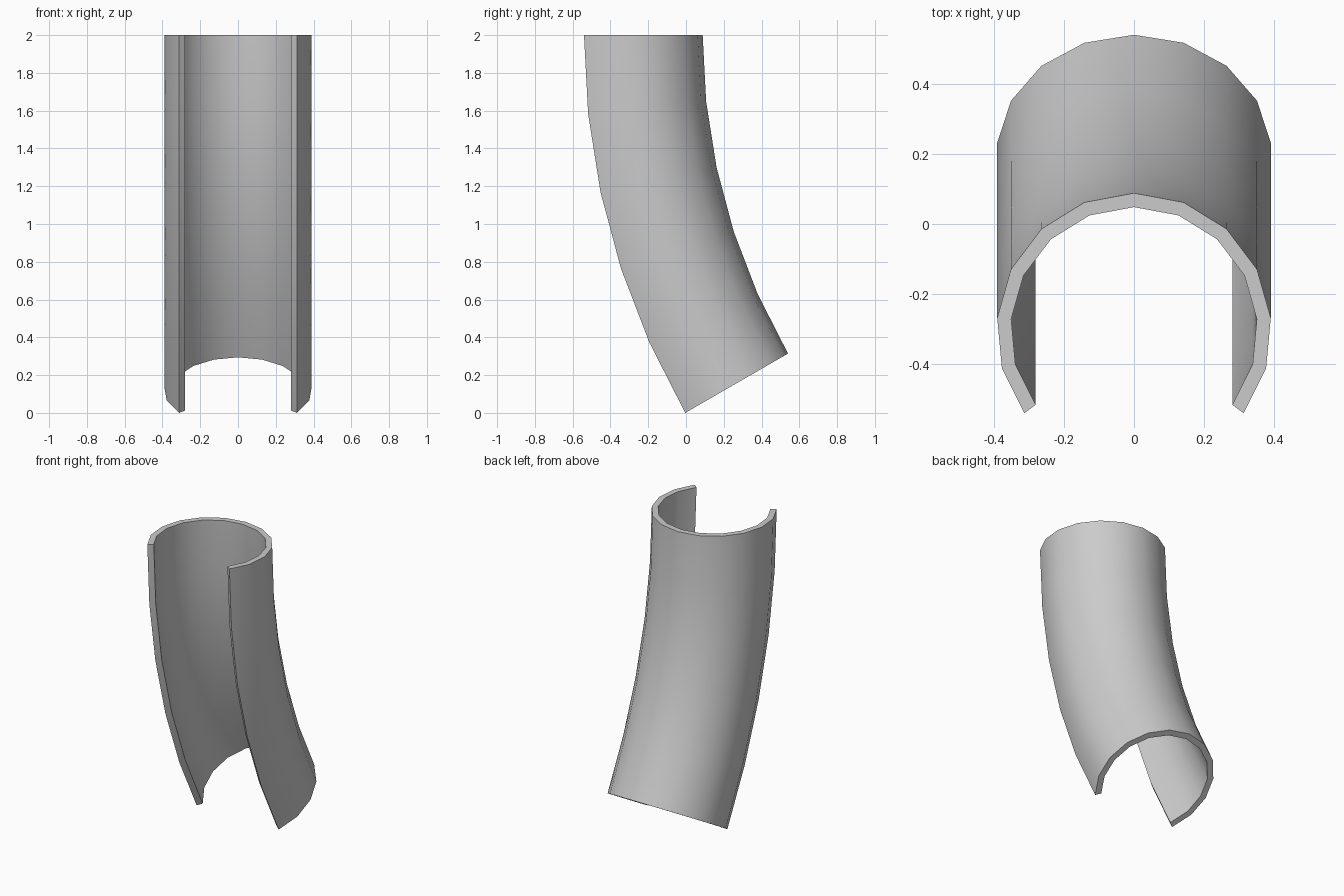
import bpy, bmesh
from math import sin, cos, radians, tau

if "Cube" in bpy.data.objects:
    bpy.data.objects.remove(bpy.data.objects["Cube"])

SIDES, KEPT = 17, 12            # 17-sided tube, 12 sides kept
R_OUT, R_IN = 0.392, 0.352
BEND_R, BEND_STEPS, BEND = 4.0, 5, radians(30)
step = tau / SIDES
half = KEPT / 2 * step
depth = R_OUT * (1 - cos(half))
pivot_y = (BEND_R + cos(BEND) * (BEND_R - depth)) / 2   # centres the part on y


def arc(radius):
    """C section: x, and distance from the bend pivot."""
    mid = BEND_R + R_OUT * cos(half)
    return [(radius * sin(i * step - half), mid - radius * cos(i * step - half))
            for i in range(KEPT + 1)]


# Closed C section: outer arc, then inner arc back
profile = arc(R_OUT) + arc(R_IN)[::-1]
bm = bmesh.new()
rings = []
for k in range(BEND_STEPS + 1):
    a = BEND * k / BEND_STEPS
    rings.append([bm.verts.new((x, pivot_y - d * cos(a), 2 - d * sin(a)))
                  for x, d in profile])

# Walls swept around the bend
n = len(profile)
for r0, r1 in zip(rings, rings[1:]):
    for i in range(n):
        j = (i + 1) % n
        bm.faces.new((r0[i], r0[j], r1[j], r1[i]))

# Rims at both ends
for ring in (rings[0], rings[-1]):
    for i in range(KEPT):
        bm.faces.new((ring[i], ring[i + 1], ring[n - 2 - i], ring[n - 1 - i]))

bmesh.ops.recalc_face_normals(bm, faces=bm.faces)
mesh = bpy.data.meshes.new("curved_open_shell")
bm.to_mesh(mesh)
bm.free()
obj = bpy.data.objects.new("curved_open_shell", mesh)
bpy.context.collection.objects.link(obj)
bpy.context.view_layer.objects.active = obj
obj.select_set(True)
bpy.ops.object.shade_smooth_by_angle(angle=radians(35))
